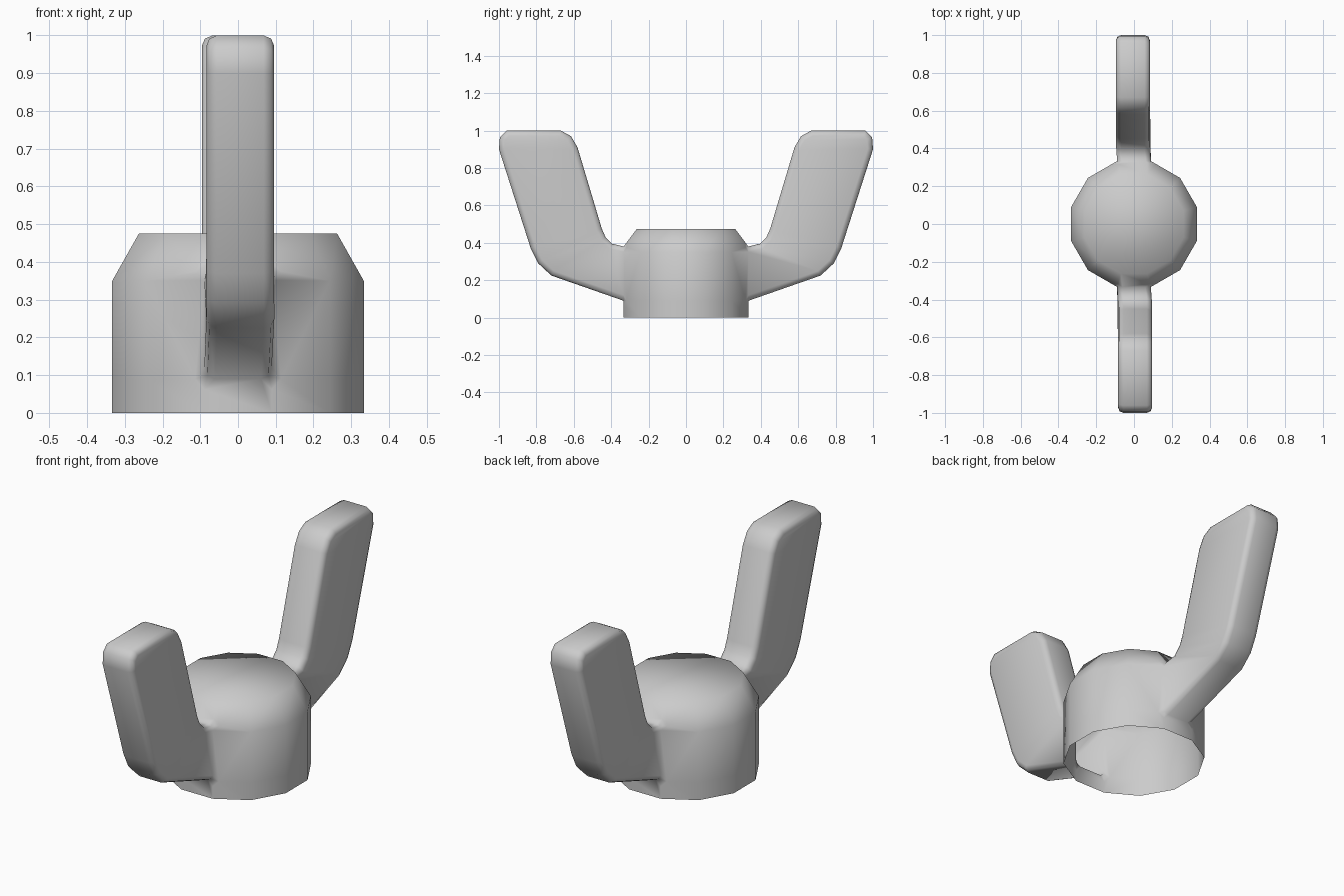
import bpy, bmesh, math

cube = bpy.data.objects.get("Cube")
if cube:
    bpy.data.objects.remove(cube, do_unlink=True)

metal = bpy.data.materials.new("plain grey metal")
metal.use_nodes = True
grey = (0.6, 0.6, 0.6, 1)
metal.diffuse_color = grey
metal.node_tree.nodes["Principled BSDF"].inputs["Base Color"].default_value = grey

SIDES = 12
HUB = [(0.345, 0), (0.345, 0.09), (0.345, 0.35), (0.272, 0.475)]  # radius, height
# Wing cross-sections from root to tip: outer (y, z), inner (y, z)
WING = [((0.72, 0.225), (0.395, 0.395)),
        ((0.79, 0.29), (0.43, 0.43)),
        ((0.83, 0.37), (0.45, 0.475)),
        ((1.0, 0.90), (0.58, 0.91)),
        ((0.995, 0.965), (0.615, 0.97)),
        ((0.96, 1.0), (0.67, 1.0))]

bm = bmesh.new()

# Hub: twelve-sided shell, open below and closed on top
rings = []
for r, z in HUB:
    angles = [math.radians(15 + 30 * i) for i in range(SIDES)]
    rings.append([bm.verts.new((r * math.cos(a), r * math.sin(a), z)) for a in angles])
rim_edges = []
for level in range(len(HUB) - 1):
    low, high = rings[level], rings[level + 1]
    for i in range(SIDES):
        j = (i + 1) % SIDES
        if level == 1 and i in (2, 8):
            continue  # opening where a wing grows out
        bm.faces.new((low[i], low[j], high[j], high[i]))
bm.faces.new(rings[-1])

# Wings: swept out of the front and back openings
for i, side in ((2, 1), (8, -1)):
    j = i + 1
    section = [rings[1][i], rings[1][j], rings[2][j], rings[2][i]]
    for v in section[2:]:
        v.co.z = 0.38
    for outer, inner in WING:
        new = []
        for v, (y, z) in zip(section, (outer, outer, inner, inner)):
            x = math.copysign(0.09, v.co.x) - side * 0.006
            new.append(bm.verts.new((x, side * y, z)))
        for k in range(4):
            n = (k + 1) % 4
            bm.faces.new((section[k], section[n], new[n], new[k]))
            rim_edges.append(bm.edges.get((section[k], new[k])))
        section = new
    bm.faces.new(section)
    rim_edges += [bm.edges.get((section[1], section[2])),
                  bm.edges.get((section[3], section[0]))]

# Rounded wing edges
bmesh.ops.bevel(bm, geom=rim_edges, offset=0.028, segments=2, profile=0.5,
                affect='EDGES', clamp_overlap=False)
bmesh.ops.recalc_face_normals(bm, faces=bm.faces)

mesh = bpy.data.meshes.new("wing_nut")
bm.to_mesh(mesh)
bm.free()
mesh.materials.append(metal)
mesh.shade_smooth()
nut = bpy.data.objects.new("wing_nut", mesh)
bpy.context.collection.objects.link(nut)
